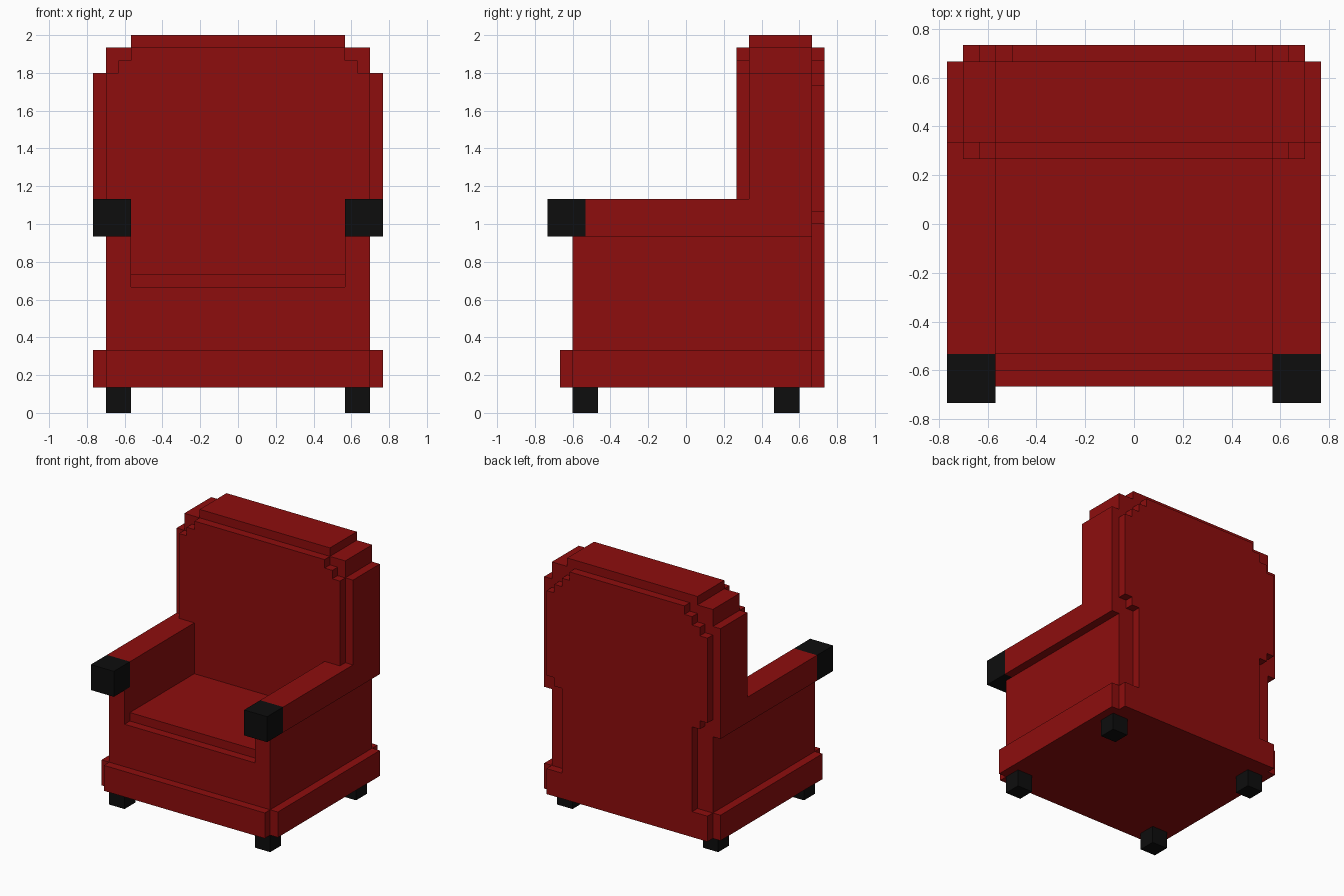
import bpy
import bmesh
from mathutils import Vector

U = 1 / 15  # one block of the stepped style

old = bpy.data.objects.get("Cube")
if old:
    bpy.data.objects.remove(old, do_unlink=True)


def make_material(name, rgb):
    mat = bpy.data.materials.new(name)
    mat.use_nodes = True
    color = (*rgb, 1)
    mat.diffuse_color = color
    mat.node_tree.nodes["Principled BSDF"].inputs["Base Color"].default_value = color
    return mat


red = make_material("red_upholstery", (0.27, 0.004, 0.004))
black = make_material("black_trim", (0.004, 0.004, 0.004))


def prism(name, outline, start, end, mat, axis="y"):
    """Extrude an outline along y (points are x, z) or z (points are x, y)."""
    def place(p, d):
        return Vector((p[0], d, p[1]) if axis == "y" else (p[0], p[1], d)) * U

    bm = bmesh.new()
    face = bm.faces.new([bm.verts.new(place(p, start)) for p in outline])
    extruded = bmesh.ops.extrude_face_region(bm, geom=[face], use_keep_orig=True)
    moved = [v for v in extruded["geom"] if isinstance(v, bmesh.types.BMVert)]
    bmesh.ops.translate(bm, verts=moved, vec=place((0, 0), end - start))
    bmesh.ops.recalc_face_normals(bm, faces=bm.faces)
    mesh = bpy.data.meshes.new(name)
    bm.to_mesh(mesh)
    bm.free()
    mesh.materials.append(mat)
    obj = bpy.data.objects.new(name, mesh)
    bpy.context.collection.objects.link(obj)
    return obj


def symmetric(half):
    return half + [(-x, h) for x, h in reversed(half)]


def box(name, xs, ys, zs, mat):
    (a, b), (c, d) = xs, zs
    return prism(name, [(a, c), (b, c), (b, d), (a, d)], *ys, mat)


def pair(name, xs, ys, zs, mat):
    """Matching boxes on the left (+x) and right (-x)."""
    box("left_" + name, xs, ys, zs, mat)
    box("right_" + name, (-xs[1], -xs[0]), ys, zs, mat)


# Feet
pair("front_foot", (8.5, 10.5), (-9, -7), (0, 2), black)
pair("back_foot", (8.5, 10.5), (7, 9), (0, 2), black)

# Base skirt with notched corners
prism("base_skirt", symmetric([(10.5, -10), (10.5, -9), (11.5, -9),
                               (11.5, 10), (10.5, 10), (10.5, 11)]),
      2, 5, red, axis="z")

# Seat body with side walls, and cushion
prism("seat_body", symmetric([(10.5, 5), (10.5, 14), (8.5, 14), (8.5, 10)]),
      -9, 5, red)
box("seat_cushion", (-8.5, 8.5), (-8, 5), (10, 11), red)

# Arms with dark front ends
pair("arm", (8.5, 11.5), (-8, 5), (14, 17), red)
pair("arm_end", (8.5, 11.5), (-11, -8), (14, 17), black)

# Backrest core with stepped crown, and side wings
prism("backrest", symmetric([(10.5, 5), (10.5, 29), (8.5, 29), (8.5, 30)]),
      5, 10, red)
pair("backrest_wing", (10.5, 11.5), (5, 10), (14, 27), red)

# Padded front panel of the backrest
prism("backrest_pad", symmetric([(8.5, 11), (8.5, 17), (10.5, 17), (10.5, 27),
                                 (9.5, 27), (9.5, 28), (8.5, 28), (8.5, 29)]),
      4, 5, red)

# Stepped rear panel
prism("rear_panel", symmetric([(8.5, 5), (8.5, 15), (9.5, 15), (9.5, 16),
                               (10.5, 16), (10.5, 26), (9.5, 26), (9.5, 27),
                               (8.5, 27), (8.5, 28), (7.5, 28), (7.5, 29)]),
      10, 11, red)
